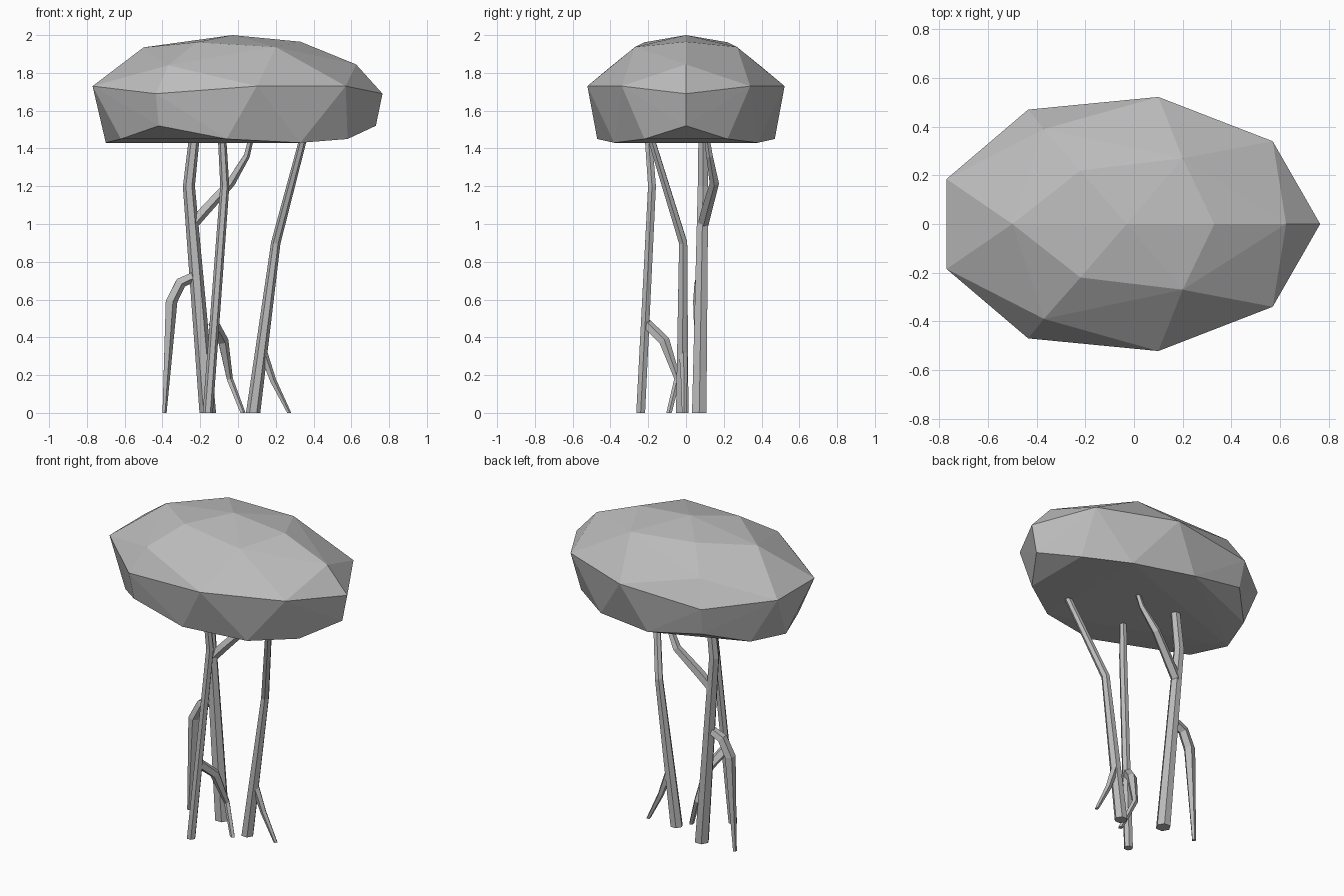
import bpy, bmesh, math
from mathutils import Vector

cube = bpy.data.objects.get("Cube")
if cube:
    bpy.data.objects.remove(cube, do_unlink=True)

grey = bpy.data.materials.new("plain grey")
grey.use_nodes = True
colour = (0.5, 0.5, 0.5, 1)
grey.diffuse_color = colour
grey.node_tree.nodes["Principled BSDF"].inputs["Base Color"].default_value = colour


def finish(bm, name):
    bmesh.ops.recalc_face_normals(bm, faces=bm.faces)
    mesh = bpy.data.meshes.new(name)
    bm.to_mesh(mesh)
    bm.free()
    mesh.materials.append(grey)
    obj = bpy.data.objects.new(name, mesh)
    bpy.context.scene.collection.objects.link(obj)
    return obj


def tube(name, path, radii, sides=6):
    """Tapered, capped low-poly limb along a path; ground ends are cut level."""
    bm = bmesh.new()
    pts = [Vector(p) for p in path]
    rings = []
    for i, (p, r) in enumerate(zip(pts, radii)):
        a, b = pts[max(i - 1, 0)], pts[min(i + 1, len(pts) - 1)]
        d = Vector((0, 0, 1)) if p.z == 0 else (b - a).normalized()
        if d.z < 0:
            d = -d
        side = Vector((0, 1, 0)).cross(d).normalized()
        up = d.cross(side)
        angles = [math.tau * k / sides for k in range(sides)]
        rings.append([bm.verts.new(p + r * (math.cos(t) * side + math.sin(t) * up))
                      for t in angles])
    for low, high in zip(rings, rings[1:]):
        for k in range(sides):
            n = (k + 1) % sides
            bm.faces.new((low[k], low[n], high[n], high[k]))
    bm.faces.new(rings[0])
    bm.faces.new(rings[-1])
    return finish(bm, name)


# Canopy: faceted hull, mirrored across y
half_points = [
    # crown
    (-0.03, 0, 2.0), (0.33, 0, 1.965), (-0.22, 0.22, 1.962), (-0.5, 0, 1.935),
    (0.2, 0.27, 1.937), (-0.37, 0.39, 1.84), (0.625, 0, 1.845),
    # widest rim
    (-0.77, 0.185, 1.73), (-0.435, 0.47, 1.69), (0.1, 0.522, 1.73),
    (0.57, 0.34, 1.73), (0.765, 0, 1.69),
    # underside rim
    (-0.7, 0, 1.43), (-0.62, 0.24, 1.45), (-0.42, 0.44, 1.52), (-0.06, 0.47, 1.45),
    (0.33, 0.38, 1.43), (0.58, 0.22, 1.45), (0.73, 0, 1.52),
]
bm = bmesh.new()
for x, y, z in half_points:
    for s in ((1, -1) if y else (1,)):
        bm.verts.new((x, y * s, z))
hull = bmesh.ops.convex_hull(bm, input=bm.verts)
bmesh.ops.delete(bm, geom=[v for v in bm.verts if not v.link_faces], context="VERTS")
finish(bm, "canopy")

# Three main trunks
tube("thick_trunk", [(-0.16, 0.07, 0), (-0.26, 0.09, 1.2), (-0.23, 0.09, 1.47)],
     [0.044, 0.032, 0.028])
tube("front_trunk", [(-0.16, -0.24, 0), (-0.07, -0.18, 1.2), (-0.085, -0.2, 1.47)],
     [0.027, 0.024, 0.022])
tube("left_trunk", [(0.08, -0.02, 0), (0.2, -0.015, 0.9), (0.35, -0.19, 1.47)],
     [0.038, 0.025, 0.02])

# Side branch rising into the canopy
tube("upper_branch", [(-0.24, 0.09, 1.0), (-0.17, 0.11, 1.08), (-0.04, 0.15, 1.22),
                      (0.045, 0.125, 1.36), (0.07, 0.11, 1.46)],
     [0.03, 0.03, 0.026, 0.018, 0.015], 5)

# Prop roots reaching down to the ground
tube("right_root", [(-0.39, 0.07, 0), (-0.355, 0.07, 0.59), (-0.305, 0.075, 0.69),
                    (-0.22, 0.08, 0.73)], [0.012, 0.034, 0.032, 0.028], 5)
tube("front_root", [(0.025, -0.09, 0), (-0.045, -0.045, 0.18), (-0.08, -0.115, 0.38),
                    (-0.13, -0.21, 0.47)], [0.015, 0.018, 0.03, 0.03], 5)
tube("left_root", [(0.27, -0.01, 0), (0.185, -0.01, 0.17), (0.125, -0.015, 0.34)],
     [0.012, 0.018, 0.024], 5)
